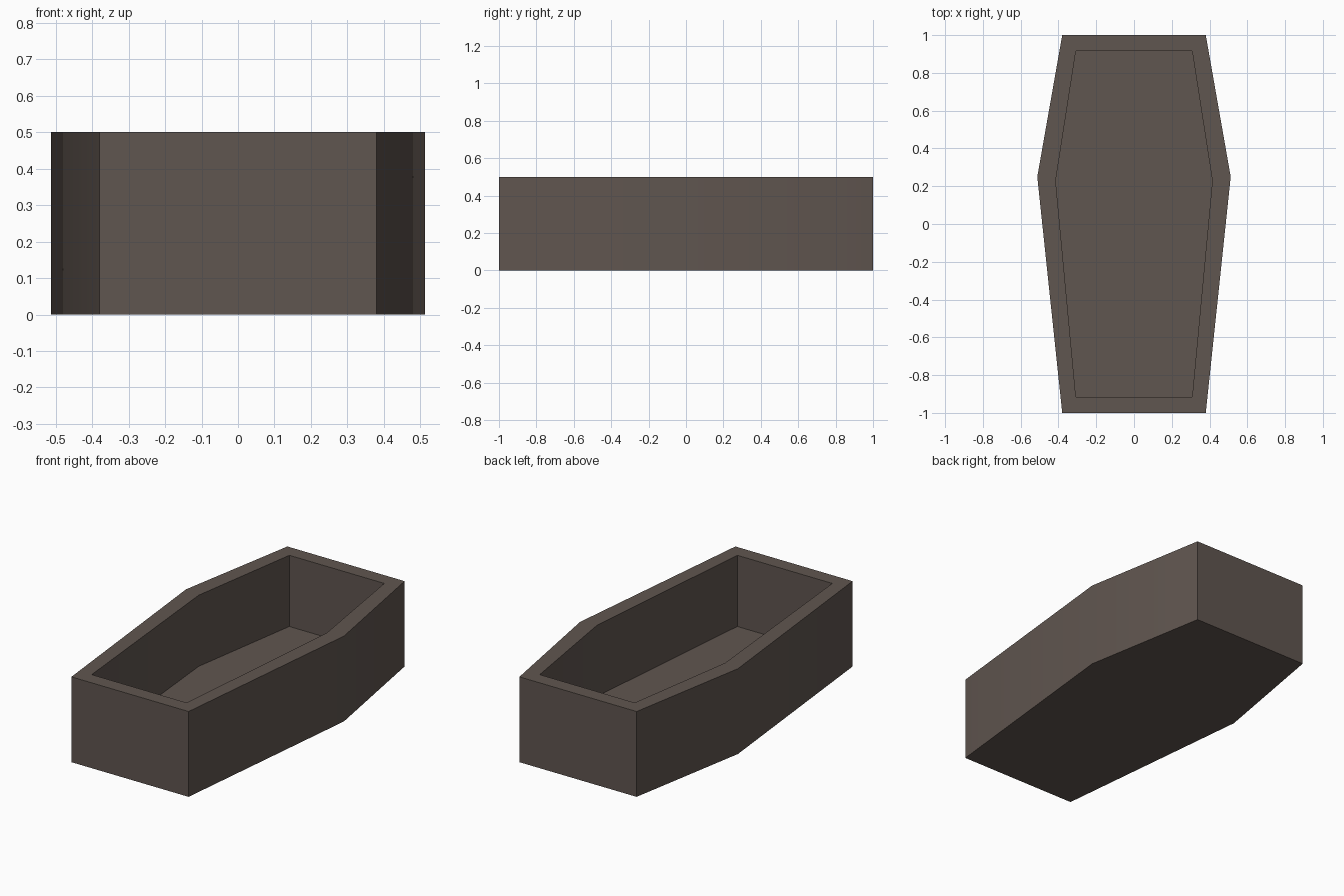
import bpy, bmesh, math

cube = bpy.data.objects.get("Cube")
if cube:
    bpy.data.objects.remove(cube, do_unlink=True)

HEIGHT, FLOOR = 0.5, 0.083
END_Y, END_X = 1.0, 0.38            # narrow ends
SHOULDER_Y, SHOULDER_X = 0.25, 0.512  # widest point
INNER_X, INNER_Y = 0.81, 0.915      # cavity size relative to the outline

# Dark brown wood
wood = bpy.data.materials.new("dark brown wood")
wood.use_nodes = True
colour = (0.117, 0.092, 0.079, 1)
wood.diffuse_color = colour
wood.node_tree.nodes["Principled BSDF"].inputs["Base Color"].default_value = colour

# Six-sided outline, mirrored across x
half = [(END_X, -END_Y), (SHOULDER_X, SHOULDER_Y), (END_X, END_Y)]
outline = half + [(-x, y) for x, y in reversed(half)]

bm = bmesh.new()


def ring(z, sx=1, sy=1):
    return [bm.verts.new((x * sx, y * sy, z)) for x, y in outline]


# Outer wall, rim, inner wall and floor as one skin
rings = [ring(0), ring(HEIGHT),
         ring(HEIGHT, INNER_X, INNER_Y), ring(FLOOR, INNER_X, INNER_Y)]
for lower, upper in zip(rings, rings[1:]):
    for i in range(len(outline)):
        j = (i + 1) % len(outline)
        bm.faces.new((lower[i], lower[j], upper[j], upper[i]))
bm.faces.new(reversed(rings[0]))
bm.faces.new(rings[-1])
bmesh.ops.recalc_face_normals(bm, faces=bm.faces)

mesh = bpy.data.meshes.new("open_box")
bm.to_mesh(mesh)
bm.free()
mesh.materials.append(wood)
box = bpy.data.objects.new("open_box", mesh)
bpy.context.collection.objects.link(box)

# Soften only the shallow bend along the sides
bpy.ops.object.select_all(action="DESELECT")
box.select_set(True)
bpy.context.view_layer.objects.active = box
bpy.ops.object.shade_smooth_by_angle(angle=math.radians(30))
